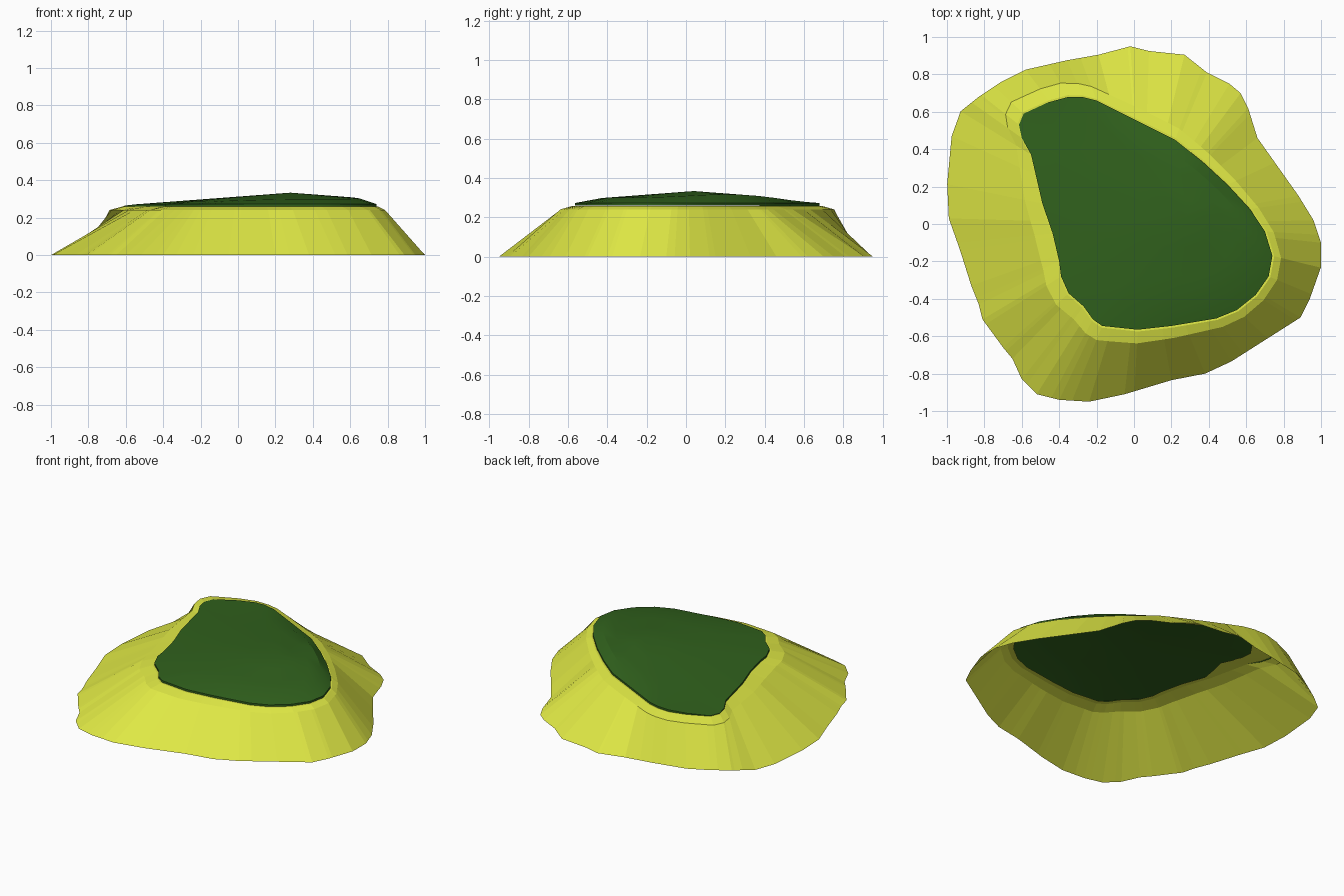
import bpy, bmesh, math
from mathutils import Vector, geometry

if "Cube" in bpy.data.objects:
    bpy.data.objects.remove(bpy.data.objects["Cube"])

# Shoreline and grass outlines (counterclockwise, seen from above)
SHORE = [(1, -.1), (.96, .02), (.88, .15), (.66, .46), (.61, .62), (.57, .7), (.51, .75),
         (.39, .81), (.27, .905), (.08, .925), (-.02, .95), (-.19, .905), (-.36, .875),
         (-.58, .825), (-.71, .76), (-.83, .68), (-.93, .6), (-.975, .47), (-1, .2),
         (-.99, .03), (-.93, -.14), (-.87, -.33), (-.83, -.43), (-.81, -.51), (-.7, -.66),
         (-.65, -.72), (-.6, -.83), (-.52, -.91), (-.4, -.94), (-.24, -.95), (-.05, -.91),
         (.2, -.835), (.38, -.8), (.52, -.735), (.89, -.5), (.94, -.4), (1, -.23)]
GRASS = [(.74, -.17), (.7, -.04), (.62, .08), (.5, .21), (.37, .33), (.22, .45), (0, .56),
         (-.2, .66), (-.28, .68), (-.35, .68), (-.46, .65), (-.59, .59), (-.615, .53),
         (-.6, .46), (-.55, .37), (-.49, .11), (-.435, -.05), (-.4, -.2), (-.39, -.28),
         (-.35, -.37), (-.27, -.44), (-.22, -.51), (-.17, -.545), (.02, -.565), (.2, -.545),
         (.44, -.505), (.55, -.46), (.65, -.38), (.72, -.28)]
CENTRE = Vector((.05, 0))
PEAK = Vector((.28, .04))


def radius(outline, a):
    """Distance from the centre to the outline in direction a."""
    far = CENTRE + 3 * Vector((math.cos(a), math.sin(a)))
    for p, q in zip(outline, outline[1:] + outline[:1]):
        hit = geometry.intersect_line_line_2d(CENTRE, far, Vector(p), Vector(q))
        if hit:
            return (hit - CENTRE).length
    return .5


def polar(a, r, z):
    return (CENTRE.x + r * math.cos(a), CENTRE.y + r * math.sin(a), z)


def loft(name, rings, colour, tip=None, smooth=False):
    """Skin successive closed rings, optionally closing at a tip point."""
    bm = bmesh.new()
    loops = [[bm.verts.new(p) for p in ring] for ring in rings]
    n = len(rings[0])
    for lo, hi in zip(loops, loops[1:]):
        for i in range(n):
            j = (i + 1) % n
            bm.faces.new((lo[i], lo[j], hi[j], hi[i]))
    if tip:
        t = bm.verts.new(tip)
        for i in range(n):
            bm.faces.new((loops[-1][i], loops[-1][(i + 1) % n], t))
    mesh = bpy.data.meshes.new(name)
    bm.to_mesh(mesh)
    bm.free()
    obj = bpy.data.objects.new(name, mesh)
    bpy.context.collection.objects.link(obj)
    mat = bpy.data.materials.new(name + "_colour")
    mat.diffuse_color = colour
    mat.use_nodes = True
    mat.node_tree.nodes["Principled BSDF"].inputs["Base Color"].default_value = mat.diffuse_color
    mesh.materials.append(mat)
    if smooth:
        bpy.ops.object.select_all(action='DESELECT')
        obj.select_set(True)
        bpy.context.view_layer.objects.active = obj
        bpy.ops.object.shade_smooth_by_angle(angle=math.radians(30))
    return obj


# Sand slope: facets meet the corners of both outlines
angles = []
for a in sorted(math.atan2(y - CENTRE.y, x - CENTRE.x) for x, y in SHORE + GRASS):
    if not angles or a - angles[-1] > .015:
        angles.append(a)
shore, rim, lip, hole = [], [], [], []
for a in angles:
    g = radius(GRASS, a)
    bump = .16 * max(0, 1 - abs(a - 2.5) / .35) if a > 0 else 0
    shore.append(polar(a, radius(SHORE, a), 0))
    rim.append(polar(a, g + .072 - .025 * math.cos(a), .24))
    lip.append(polar(a, g + .01, .258))
    hole.append(polar(a, g - .025 - bump, .256))
loft("sand_slope", [shore, rim, lip, hole], (.75, .82, .06, 1))

# Grass cap: thin edge and a low dome rising to an off-centre peak
edge = [Vector(p) for p in GRASS]
top = [min(.272, .333 - .07 * (p - PEAK).length) for p in edge]
rings = [[(p.x, p.y, z - .012) for p, z in zip(edge, top)],
         [(p.x, p.y, z) for p, z in zip(edge, top)]]
for t in (.8, .55, .28):
    ring = [PEAK.lerp(p, t) for p in edge]
    rings.append([(p.x, p.y, .333 - .075 * (p - PEAK).length) for p in ring])
loft("grass_cap", rings, (.03, .12, .012, 1), tip=(PEAK.x, PEAK.y, .333), smooth=True)
